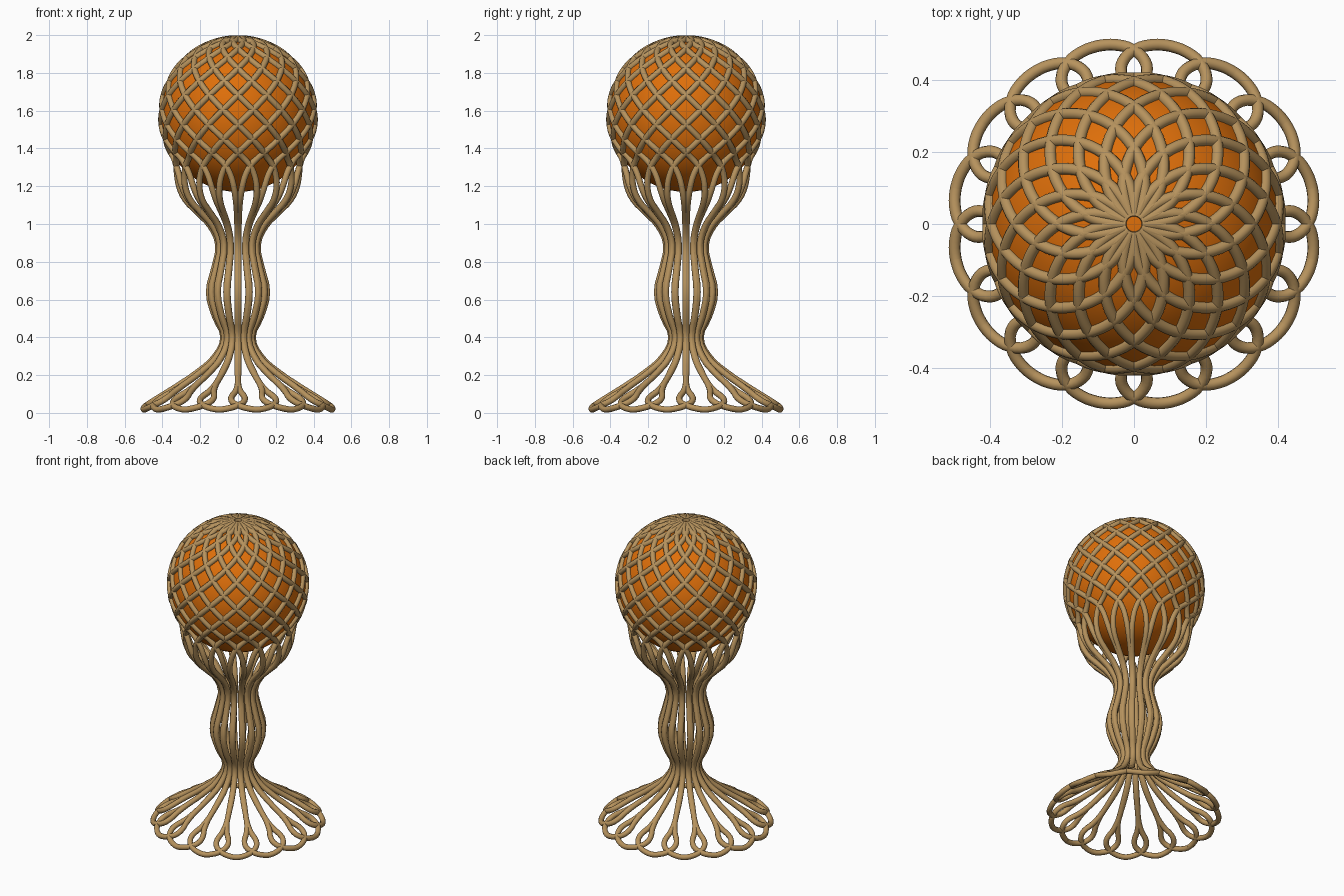
import bpy
from math import sin, cos, radians, sqrt

cube = bpy.data.objects.get("Cube")
if cube:
    bpy.data.objects.remove(cube, do_unlink=True)

COUNT = 16                 # strands in each winding direction
STEP = 360 / COUNT
CENTRE, BALL_R, NET_R, TUBE = 1.576, 0.406, 0.408, 0.0165


def material(name, rgb):
    mat = bpy.data.materials.new(name)
    mat.use_nodes = True
    mat.diffuse_color = (*rgb, 1)
    bsdf = mat.node_tree.nodes["Principled BSDF"]
    bsdf.inputs["Base Color"].default_value = (*rgb, 1)
    bsdf.inputs["Roughness"].default_value = 0.6
    return mat


tan = material("tan", (0.47, 0.29, 0.11))
orange = material("orange", (0.74, 0.16, 0.003))


def strand_path():
    """One strand as (radius, height, azimuth) from the crown to the foot."""
    path = []
    # spiral over the ball
    for polar in range(3, 124, 4):
        turn = polar - 9
        azimuth = STEP / 22 * 0.5 * (turn + sqrt(turn * turn + 9))
        a = radians(polar)
        path.append((NET_R * sin(a), CENTRE + NET_R * cos(a), azimuth))
    # cup, waist, bulge and second waist, azimuth relative to the stem
    stem = 6 * STEP
    lower = [
        (0.333, 1.31, -11.5), (0.325, 1.26, -7), (0.313, 1.20, -4.2),
        (0.28, 1.13, -2.4), (0.213, 1.06, -1.5), (0.147, 0.99, -1.3),
        (0.105, 0.89, -1.3), (0.125, 0.77, -1.3), (0.154, 0.64, -1.3),
        (0.122, 0.51, -1.3), (0.078, 0.40, -1.3), (0.125, 0.295, -1),
        (0.215, 0.215, -0.5), (0.31, 0.15, -0.2), (0.37, 0.112, -2.2),
        (0.42, 0.082, -4.8), (0.453, 0.061, -4),
        # foot petal, passing over its neighbour and meeting its mirror twin
        (0.484, 0.04, 0), (0.501, 0.025, 5.5),
        (0.506, 0.0175, STEP / 2), (0.505, 0.0185, STEP / 2 + 2),
    ]
    return path + [(r, z, stem + az) for r, z, az in lower]


# lattice of mirrored strands
curve = bpy.data.curves.new("lattice_strands", "CURVE")
curve.dimensions = "3D"
curve.resolution_u = 3
curve.bevel_depth = TUBE
curve.bevel_resolution = 3
curve.use_fill_caps = True
path = strand_path()
for side in (1, -1):
    for k in range(COUNT):
        spline = curve.splines.new("BEZIER")
        spline.bezier_points.add(len(path) - 1)
        for point, (r, z, az) in zip(spline.bezier_points, path):
            a = radians(side * az + k * STEP)
            point.co = (r * cos(a), r * sin(a), z)
            point.handle_left_type = point.handle_right_type = "AUTO"
lattice = bpy.data.objects.new("lattice_strands", curve)
bpy.context.collection.objects.link(lattice)
curve.materials.append(tan)
bpy.ops.object.select_all(action="DESELECT")
lattice.select_set(True)
bpy.context.view_layer.objects.active = lattice
bpy.ops.object.convert(target="MESH")
bpy.ops.object.shade_smooth_by_angle(angle=radians(40))

# ball held by the lattice
bpy.ops.mesh.primitive_uv_sphere_add(segments=64, ring_count=32, radius=BALL_R,
                                     location=(0, 0, CENTRE))
ball = bpy.context.object
ball.name = "ball"
ball.data.materials.append(orange)
bpy.ops.object.shade_smooth_by_angle()
